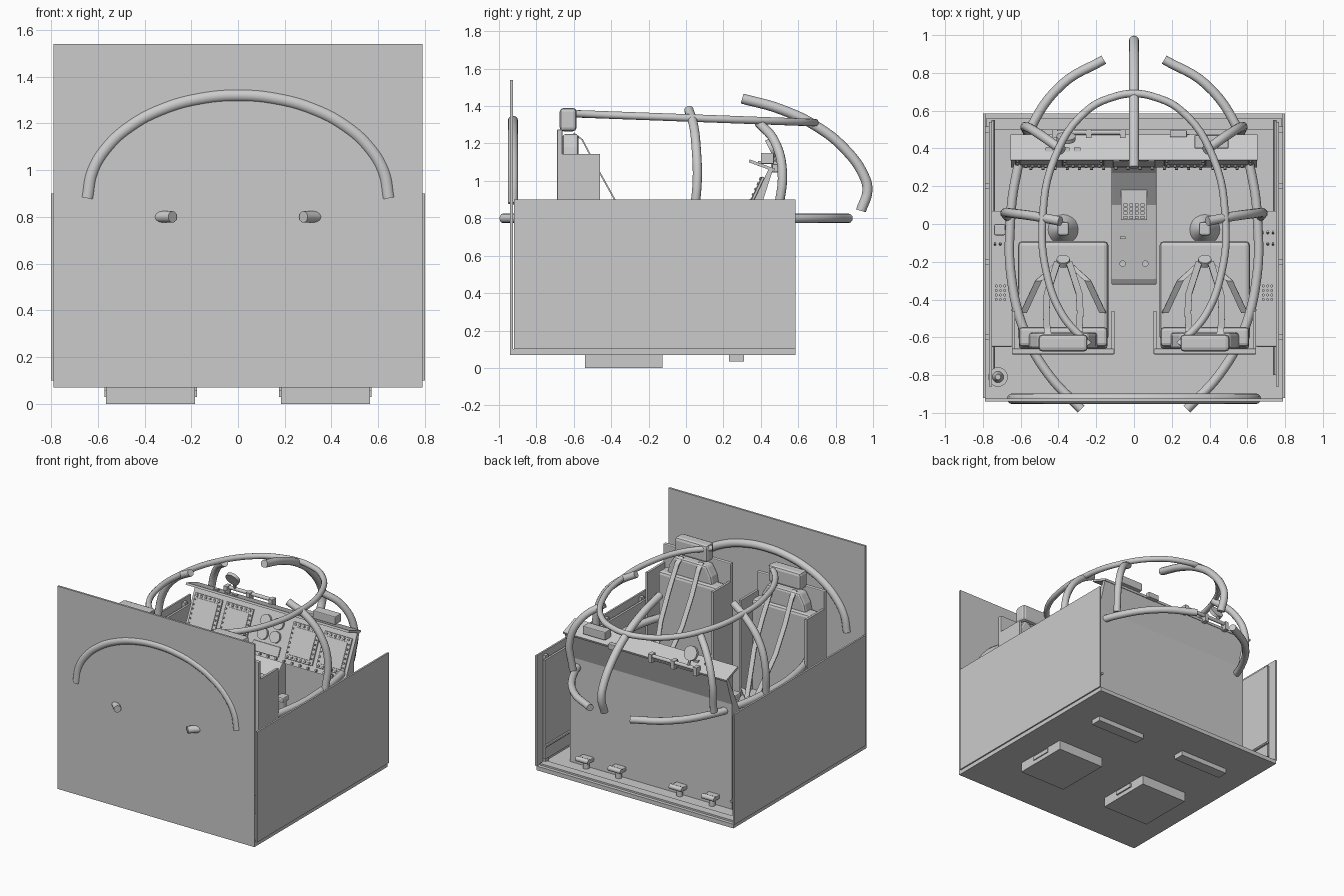
import bpy, bmesh, math
from mathutils import Vector

if "Cube" in bpy.data.objects:
    bpy.data.objects.remove(bpy.data.objects["Cube"])


def finish(name, bm, bevel=0.0, smooth=False):
    bmesh.ops.recalc_face_normals(bm, faces=bm.faces)
    me = bpy.data.meshes.new(name)
    bm.to_mesh(me)
    bm.free()
    ob = bpy.data.objects.new(name, me)
    bpy.context.collection.objects.link(ob)
    if bevel:
        m = ob.modifiers.new("bevel", 'BEVEL')
        m.width, m.segments = bevel, 2
    if smooth:
        bpy.ops.object.select_all(action='DESELECT')
        ob.select_set(True)
        bpy.context.view_layer.objects.active = ob
        bpy.ops.object.shade_smooth_by_angle(angle=math.radians(40))
    return ob


def box(name, x, y, z, bevel=0.0):
    """Box given by its min/max range on each axis."""
    bm = bmesh.new()
    bmesh.ops.create_cube(bm, size=1)
    for v in bm.verts:
        v.co = [(r[0] + r[1]) / 2 + c * abs(r[1] - r[0]) for r, c in zip((x, y, z), v.co)]
    return finish(name, bm, bevel)


def prism(name, pts, axis, lo, hi, bevel=0.0):
    """Extrude a 2D profile along x (pts = y,z) or y (pts = x,z)."""
    bm = bmesh.new()
    put = (lambda p, t: (t, p[0], p[1])) if axis == 'x' else (lambda p, t: (p[0], t, p[1]))
    f = bm.faces.new([bm.verts.new(put(p, lo)) for p in pts])
    r = bmesh.ops.extrude_face_region(bm, geom=[f])
    d = Vector(put((0, 0), hi - lo))
    bmesh.ops.translate(bm, vec=d, verts=[g for g in r['geom'] if isinstance(g, bmesh.types.BMVert)])
    return finish(name, bm, bevel)


def cyl(name, a, b, r1, r2=None, n=16):
    """Cylinder or cone from point a to point b."""
    a, b = Vector(a), Vector(b)
    bm = bmesh.new()
    bmesh.ops.create_cone(bm, cap_ends=True, segments=n, radius1=r1,
                          radius2=r1 if r2 is None else r2, depth=(b - a).length)
    q = (b - a).to_track_quat('Z', 'Y')
    for v in bm.verts:
        v.co = q @ v.co + (a + b) / 2
    return finish(name, bm, smooth=True)


def tube(name, pts, r):
    """Round bar along a smooth path."""
    cu = bpy.data.curves.new(name, 'CURVE')
    cu.dimensions = '3D'
    cu.bevel_depth, cu.bevel_resolution, cu.use_fill_caps = r, 4, True
    sp = cu.splines.new('BEZIER')
    sp.resolution_u = 6
    sp.bezier_points.add(len(pts) - 1)
    for bp, p in zip(sp.bezier_points, pts):
        bp.co = p
        bp.handle_left_type = bp.handle_right_type = 'AUTO'
    ob = bpy.data.objects.new(name, cu)
    bpy.context.collection.objects.link(ob)
    bpy.ops.object.select_all(action='DESELECT')
    ob.select_set(True)
    bpy.context.view_layer.objects.active = ob
    bpy.ops.object.convert(target='MESH')
    bpy.ops.object.shade_smooth_by_angle(angle=math.radians(40))


def strap(name, pts, w=0.035):
    """Flat belt: ribbon widened along x, thickened."""
    bm = bmesh.new()
    rows = [[bm.verts.new((p[0] + s * w / 2, p[1], p[2])) for s in (-1, 1)] for p in pts]
    for a, b in zip(rows, rows[1:]):
        bm.faces.new((a[0], a[1], b[1], b[0]))
    ob = finish(name, bm)
    m = ob.modifiers.new("thickness", 'SOLIDIFY')
    m.thickness, m.offset = 0.008, 0


# Tub: floor, rear bulkhead, walls
box("floor", (-.79, .79), (-.925, .585), (.07, .10))
box("floor_front_sill", (-.78, .78), (.50, .56), (.10, .112))
box("rear_bulkhead", (-.79, .79), (-.94, -.925), (.07, 1.54))

# Canopy frame on the centre line
tube("rear_hoop", [(.645 * math.cos(t), -.925, .88 + .44 * math.sin(t))
                   for t in [math.pi * i / 12 for i in range(13)]], .028)
tube("nose_rib", [(0, .30, 1.44), (0, .5, 1.385), (0, .7, 1.29), (0, .85, 1.17), (0, .95, 1.03),
                  (0, .97, .95), (0, .935, .84)], .027)
half = [(.10, .675), (.25, .60), (.42, .35), (.485, 0), (.465, -.25), (.38, -.48), (.24, -.64)]
ring = [(-x, y) for x, y in half[::-1]] + [(0, .69)] + half
tube("upper_ring", [(x, y, 1.337 - .037 * y) for x, y in ring], .02)

# Instrument panel with leaning back and footwell wall
prism("instrument_panel", [(.30, .76), (.44, 1.06), (.465, 1.06), (.40, .86), (.40, .10), (.38, .10), (.38, .76)],
      'x', -.65, .65)
prism("glare_shield", [(.335, 1.10), (.34, 1.115), (.475, 1.065), (.47, 1.05)], 'x', -.655, .655)
tilt = math.atan2(.30, .14)
up, out = Vector((0, math.cos(tilt), math.sin(tilt))), Vector((0, -math.sin(tilt), math.cos(tilt)))


def face_pt(x, v, h=0):
    return Vector((x, .30, .76)) + up * v + out * h


def face_box(name, x, v, w, hgt, t):
    ob = box(name, (-w / 2, w / 2), (-hgt / 2, hgt / 2), (0, t), .004)
    ob.location = face_pt(x, v)
    ob.rotation_euler = (tilt, 0, 0)


for x in (-.52, -.27, .27, .52):
    face_box("display_bezel", x, .16, .22, .25, .014)
    face_box("display_screen", x, .16, .17, .19, .018)
    for i in range(6):
        for s in (-1, 1):
            cyl("bezel_button", face_pt(x + (i - 2.5) * .035, .16 + s * .11, .012),
                face_pt(x + (i - 2.5) * .035, .16 + s * .11, .024), .008, n=8)
            cyl("bezel_button", face_pt(x + s * .097, .16 + (i - 2.5) * .032, .012),
                face_pt(x + s * .097, .16 + (i - 2.5) * .032, .024), .006, n=8)
for x in (-.05, .05):
    for v in (.15, .24):
        cyl("round_gauge", face_pt(x, v), face_pt(x, v, .018), .04, n=20)
face_box("lower_switch_panel", 0, .06, .22, .07, .012)
for i in range(20):
    x = -.61 + i * 1.22 / 19
    cyl("panel_bolt", face_pt(x, .015), face_pt(x, .015, .02), .008, n=8)

# Items on the glare shield
cyl("mirror_rail", (-.43, .485, 1.09), (-.05, .485, 1.09), .013)
for x in (-.42, -.24, -.06):
    box("rail_bracket", (x - .015, x + .015), (.455, .50), (1.045, 1.105))
cyl("round_mirror", (-.36, .445, 1.17), (-.36, .465, 1.18), .05, n=24)
cyl("mirror_stem", (-.36, .46, 1.17), (-.36, .485, 1.09), .01, n=8)
box("sight_box", (.32, .50), (.40, .47), (1.09, 1.15), .006).rotation_euler = (0, 0, 0)
box("sensor_box", (.19, .28), (.46, .495), (1.05, 1.09), .004)
for x in (-.45, -.36, -.30):
    box("warning_light", (x - .018, x + .018), (.385, .405), (1.08, 1.105))

# Centre console with screen, keypad and knobs
prism("centre_console", [(-.32, .10), (-.32, .46), (-.29, .48), (.10, .54), (.27, .66), (.38, .78), (.38, .10)],
      'x', -.12, .12, .006)
box("console_screen", (-.07, .07), (.02, .18), (.52, .60), .004)
for i in range(4):
    for j in range(4):
        x, y = -.045 + i * .03, .035 + j * .022
        box("console_key", (x - .01, x + .01), (y - .008, y + .008), (.59, .608))
for x in (-.06, .06):
    cyl("console_knob", (x, -.21, .48), (x, -.21, .525), .017)
box("console_lever", (-.075, -.045), (-.08, -.065), (.50, .54))

# Everything that repeats on the left and right
for s in (-1, 1):
    X = lambda a, b: (s * a, s * b)
    c = s * .375
    box("side_wall", X(.787, .80), (-.92, .585), (.10, .90))
    box("wall_lining", X(.752, .768), (-.86, .54), (.14, .86))
    for y in (-.6, -.2, .2, .5):
        box("wall_rib", X(.765, .79), (y - .015, y + .015), (.10, .88))
    cyl("wall_rail", (s * .745, -.8, .24), (s * .745, .55, .24), .01, n=8)
    box("underside_seat_pan", X(.185, .565), (-.54, -.125), (0, .08))
    box("underside_pan_lip", X(.175, .572), (-.40, -.25), (.03, .06))
    box("underside_pedal_pan", X(.175, .572), (.23, .31), (.035, .08))

    # Canopy side bars
    low = [(.16, .87), (.38, .74), (.55, .50), (.625, .25), (.655, 0), (.65, -.28), (.575, -.58),
           (.45, -.80), (.28, -.98)]
    tube("lower_rail", [(s * x, y, .80) for x, y in low], .025)
    tube("middle_post", [(s * x, y, z) for x, y, z in
                         [(.39, .015, 1.38), (.52, .04, 1.30), (.63, .055, 1.17), (.68, .06, 1.0), (.67, .04, .80)]], .025)
    tube("front_post", [(s * x, y, z) for x, y, z in
                        [(.38, .39, 1.31), (.50, .475, 1.21), (.57, .515, 1.05), (.565, .49, .82)]], .025)

    # Seat
    box("seat_base", (c - .19, c + .19), (-.56, -.14), (.10, .36))
    box("seat_cushion", (c - .24, c + .24), (-.62, -.09), (.36, .48), .025)
    box("seat_back_plate", (c - .272, c + .272), (-.69, -.66), (.30, 1.275), .006)
    prism("seat_back_cushion", [(c - .23, .42), (c - .235, .85), (c - .17, 1.18), (c - .13, 1.25),
                                (c + .13, 1.25), (c + .17, 1.18), (c + .235, .85), (c + .23, .42)],
          'y', -.66, -.575, .015)
    box("seat_bolster", (c - .235, c + .235), (-.65, -.545), (.42, 1.13), .02)
    box("headrest", (c - .13, c + .13), (-.675, -.585), (1.265, 1.39), .02)
    for k in (-1, 1):
        box("seat_side_armour", (c + k * .255, c + k * .272), (-.67, -.46), (.40, 1.145))
        strap("shoulder_strap", [(c + k * .08, -.60, 1.255), (c + k * .085, -.555, 1.22), (c + k * .09, -.47, 1.06),
                                 (c + k * .085, -.37, .88), (c + k * .03, -.20, .58)])
        strap("lap_strap", [(c + k * .21, -.47, .50), (c + k * .13, -.30, .60), (c + k * .02, -.20, .58)])
        # Pedal pair, passing through the footwell wall
        px = c + k * .13
        box("pedal", (px - .045, px + .045), (.33, .46), (.15, .18), .006).rotation_euler = (0, 0, 0)
        cyl("pedal_arm", (px, .42, .10), (px, .42, .16), .022, n=10)
        cyl("pedal_bar", (px - .05, .46, .17), (px + .05, .46, .17), .018, n=10)
    cyl("belt_buckle", (c, -.21, .57), (c, -.185, .59), .035)

    # Control stick
    cyl("stick_boot", (c, -.03, .10), (c, -.03, .20), .08, .03, 20)
    tube("stick_shaft", [(c, -.03, .18), (c, 0, .38), (c, -.02, .56)], .014)
    cyl("stick_grip", (c, -.02, .54), (c, -.03, .68), .022, .028)
    box("stick_head", (c - .03, c + .03), (-.06, .01), (.67, .71), .01)

    # Side console with buttons and switches
    box("side_console", X(.645, .765), (-.65, .07), (.10, .52), .006)
    for i in range(3):
        for j in range(4):
            x, y = s * (.685 + i * .022), -.40 + j * .024
            cyl("console_button", (x, y, .515), (x, y, .532), .008, n=8)
        for y in (-.11, -.05):
            cyl("toggle_switch", (s * (.68 + i * .028), y, .515), (s * (.68 + i * .028), y + .01, .55), .006, n=8)

box("throttle_block", (-.74, -.68), (-.06, 0), (.52, .57), .008)
cyl("extinguisher_body", (-.72, -.81, .10), (-.72, -.81, .46), .052, n=20)
cyl("extinguisher_neck", (-.72, -.81, .46), (-.72, -.81, .53), .03, .015)
